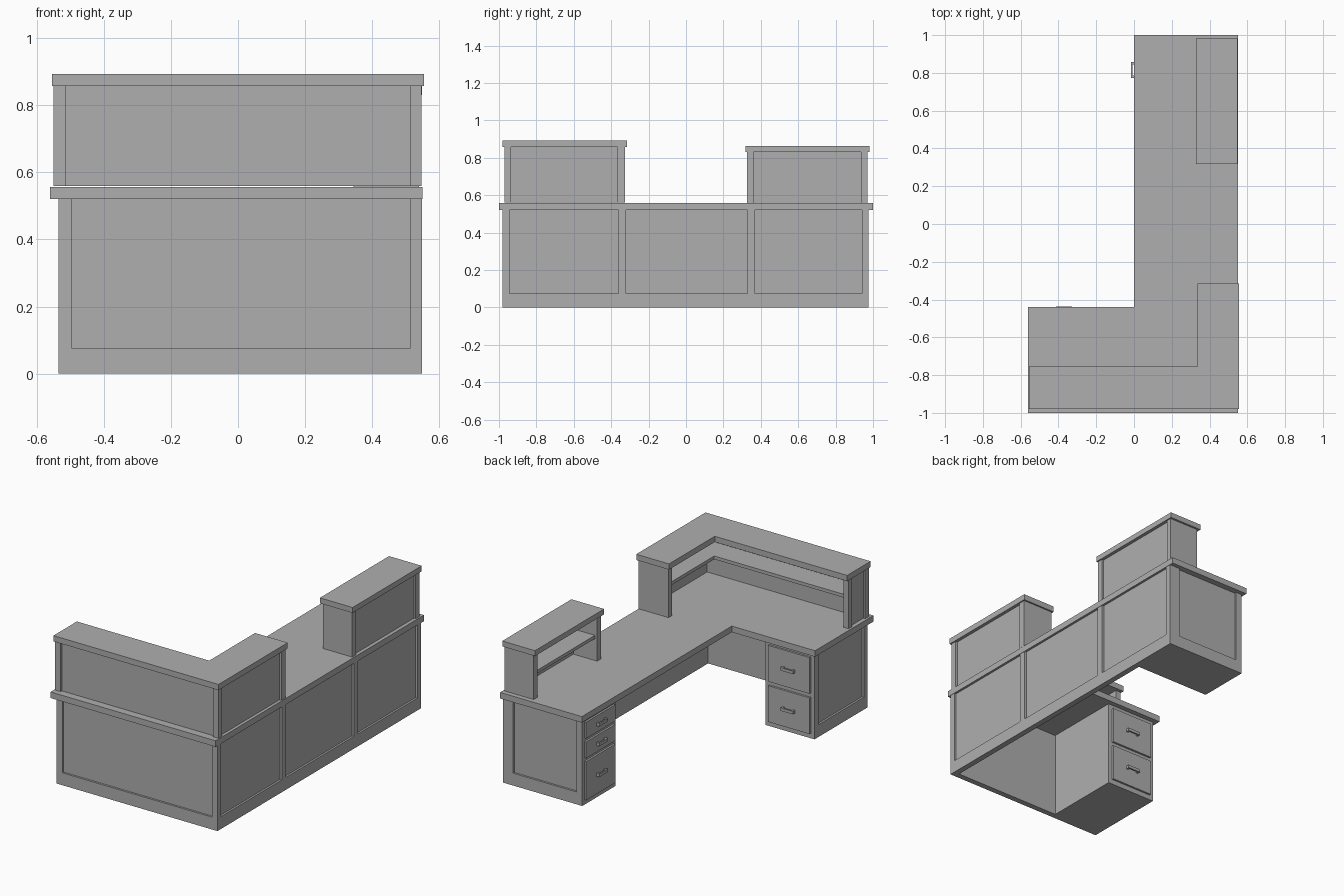
import bpy, bmesh
from mathutils import Matrix, Vector

cube = bpy.data.objects.get("Cube")
if cube:
    bpy.data.objects.remove(cube, do_unlink=True)

grey = bpy.data.materials.new("plain grey")
grey.use_nodes = True
colour = (0.43, 0.43, 0.43, 1)
grey.diffuse_color = colour
grey.node_tree.nodes["Principled BSDF"].inputs["Base Color"].default_value = colour


def finish(name, bm):
    bmesh.ops.recalc_face_normals(bm, faces=bm.faces)
    mesh = bpy.data.meshes.new(name)
    bm.to_mesh(mesh)
    bm.free()
    mesh.materials.append(grey)
    obj = bpy.data.objects.new(name, mesh)
    bpy.context.scene.collection.objects.link(obj)
    return obj


def boxes(name, *bounds):
    """One object from boxes given as (x0, x1, y0, y1, z0, z1)."""
    bm = bmesh.new()
    for x0, x1, y0, y1, z0, z1 in bounds:
        centre = Vector((x0 + x1, y0 + y1, z0 + z1)) / 2
        size = Matrix.Diagonal((x1 - x0, y1 - y0, z1 - z0, 1))
        bmesh.ops.create_cube(bm, size=1, matrix=Matrix.Translation(centre) @ size)
    return finish(name, bm)


def slab(name, outline, z0, z1):
    """Flat board extruded from a plan outline."""
    bm = bmesh.new()
    face = bm.faces.new([bm.verts.new((x, y, z0)) for x, y in outline])
    up = bmesh.ops.extrude_face_region(bm, geom=[face])["geom"]
    bmesh.ops.translate(bm, vec=(0, 0, z1 - z0),
                        verts=[v for v in up if isinstance(v, bmesh.types.BMVert)])
    return finish(name, bm)


THICK, RECESS = 0.035, 0.012


def along(axis, u0, u1, f0, f1, z0, z1):
    """Bounds of a box running along one axis, with depth on the other."""
    f0, f1 = min(f0, f1), max(f0, f1)
    return (u0, u1, f0, f1, z0, z1) if axis == "x" else (f0, f1, u0, u1, z0, z1)


def framed_wall(name, axis, side, face, u0, u1, z0, z1, stiles, rail=0.0):
    """Wall with a recessed outer panel between stiles and a bottom rail."""
    inner, panel = face - side * THICK, face - side * RECESS
    parts = [along(axis, u0, u1, inner, panel, z0, z1)]
    parts += [along(axis, a, b, panel, face, z0, z1) for a, b in stiles]
    if rail:
        cuts = sorted(stiles)
        edges = [u0] + [v for s in cuts for v in s] + [u1]
        for a, b in zip(edges[::2], edges[1::2]):
            if b - a > 0.001:
                parts.append(along(axis, a, b, panel, face, z0, z0 + rail))
    return boxes(name, *parts)


def drawer(name, axis, side, face, u0, u1, z0, z1):
    """Raised drawer front with a bar handle on two posts."""
    front = face + side * 0.012
    c, z = (u0 + u1) / 2, (z0 + z1) / 2
    boxes(name, along(axis, u0, u1, face, front, z0, z1))
    tip = front + side * 0.02
    boxes(name + "_handle",
          along(axis, c - 0.042, c + 0.042, tip - side * 0.008, tip, z - 0.009, z + 0.009),
          *[along(axis, c + d - 0.006, c + d + 0.006, front, tip - side * 0.008,
                  z - 0.009, z + 0.009) for d in (-0.036, 0.036)])


# Main L-shaped worktop
slab("worktop", [(-0.56, -1), (0.55, -1), (0.55, 1), (0, 1), (0, -0.44), (-0.56, -0.44)],
     0.52, 0.557)

# Outer walls of the desk
framed_wall("front_wall", "x", -1, -0.98, -0.535, 0.548, 0, 0.52,
            [(-0.535, -0.495), (0.513, 0.548)], 0.075)
framed_wall("long_wall", "y", 1, 0.548, -0.945, 0.975, 0, 0.52,
            [(-0.36, -0.32), (0.33, 0.37), (0.94, 0.975)], 0.075)
framed_wall("back_end_wall", "x", 1, 0.975, 0.015, 0.513, 0, 0.52,
            [(0.015, 0.055), (0.48, 0.513)], 0.075)
framed_wall("return_end_wall", "y", -1, -0.535, -0.945, -0.47, 0, 0.52,
            [(-0.51, -0.47)], 0.075)

# Drawer pedestals
boxes("return_pedestal", (-0.5, -0.205, -0.945, -0.47, 0, 0.52))
boxes("long_pedestal", (0.015, 0.513, 0.655, 0.94, 0, 0.52))
for i, (z0, z1) in enumerate([(0.03, 0.25), (0.275, 0.495)]):
    drawer(f"return_drawer_{i + 1}", "x", 1, -0.47, -0.51, -0.23, z0, z1)
for i, (z0, z1) in enumerate([(0.03, 0.265), (0.285, 0.385), (0.405, 0.505)]):
    drawer(f"long_drawer_{i + 1}", "y", -1, 0.015, 0.675, 0.955, z0, z1)

# Front L-shaped raised counter
slab("front_counter_top", [(-0.555, -0.98), (0.555, -0.98), (0.555, -0.315),
                           (0.335, -0.315), (0.335, -0.755), (-0.555, -0.755)], 0.858, 0.893)
framed_wall("front_counter_wall", "x", -1, -0.97, -0.55, 0.547, 0.56, 0.858,
            [(-0.55, -0.513), (0.512, 0.547)])
framed_wall("front_counter_side", "y", 1, 0.547, -0.935, -0.325, 0.56, 0.858,
            [(-0.365, -0.325)])
framed_wall("front_counter_right_end", "y", -1, -0.55, -0.935, -0.775, 0.56, 0.858,
            [(-0.81, -0.775)])
boxes("front_counter_back_end", (0.345, 0.512, -0.36, -0.325, 0.56, 0.858))
slab("front_counter_shelf", [(-0.515, -0.935), (0.512, -0.935), (0.512, -0.36),
                             (0.36, -0.36), (0.36, -0.785), (-0.515, -0.785)], 0.735, 0.755)

# Back raised counter
boxes("back_counter_top", (0.328, 0.548, 0.318, 0.982, 0.83, 0.863))
framed_wall("back_counter_side", "y", 1, 0.54, 0.325, 0.97, 0.557, 0.83,
            [(0.325, 0.36), (0.935, 0.97)])
for name, y in (("front", 0.325), ("back", 0.935)):
    boxes(f"back_counter_{name}_end", (0.345, 0.505, y, y + 0.035, 0.557, 0.83))
boxes("back_counter_shelf", (0.36, 0.505, 0.36, 0.935, 0.69, 0.71))
